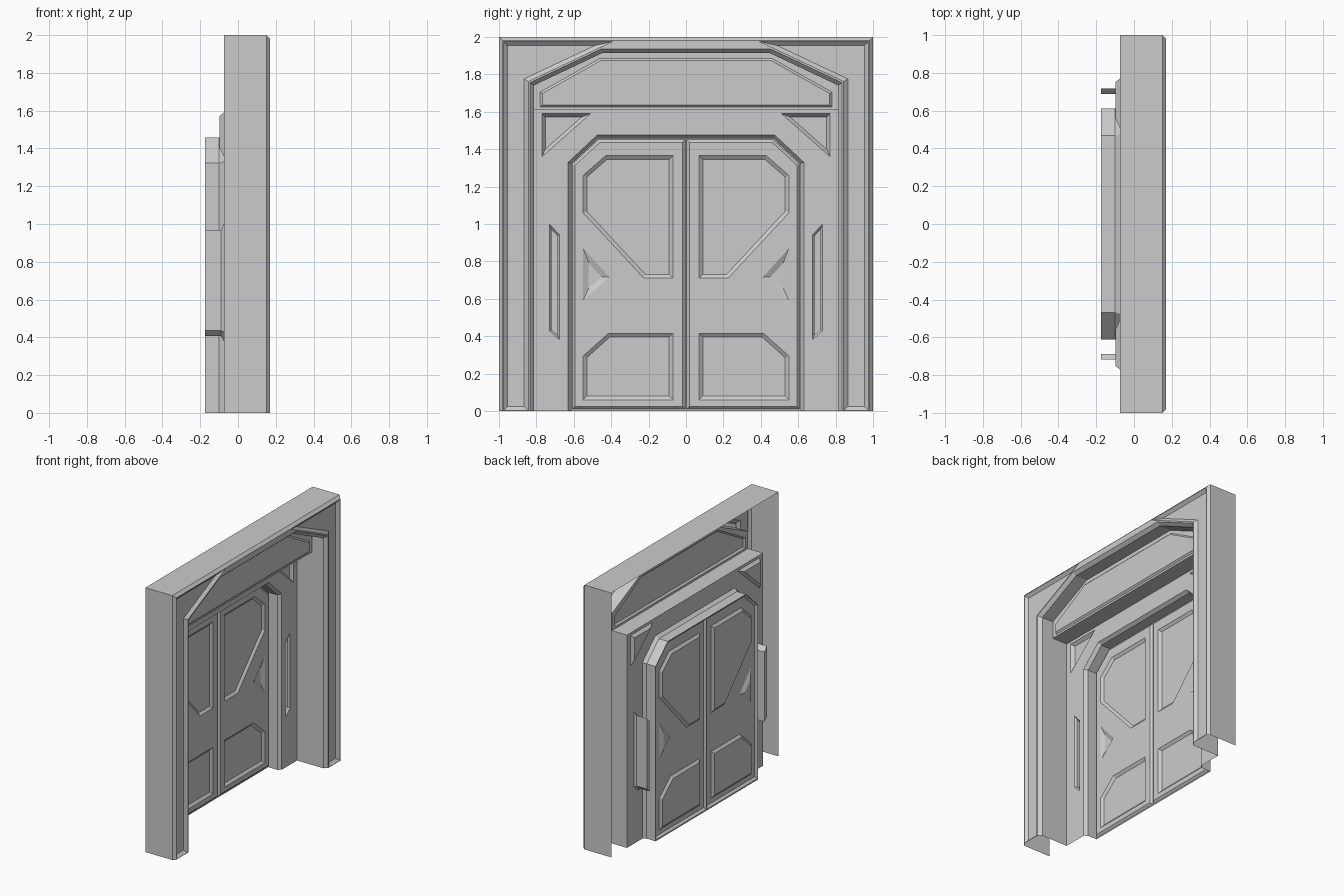
import bpy
import bmesh
from mathutils import Vector

if "Cube" in bpy.data.objects:
    bpy.data.objects.remove(bpy.data.objects["Cube"])

grey = bpy.data.materials.new("plain_grey")
grey.use_nodes = True
grey.diffuse_color = (0.6, 0.6, 0.6, 1)
grey.node_tree.nodes["Principled BSDF"].inputs["Base Color"].default_value = (0.6, 0.6, 0.6, 1)

# Depths along x
RIM, SHOULDER, TRANSOM, WALL, BACK, DOOR = 0.17, 0.15, 0.05, -0.075, -0.175, -0.16


def mirror(poly):
    return [(-y, z) for y, z in reversed(poly)]


def symmetric(half):
    return half + mirror(half)


def inset(poly, d, grounded=False):
    """Move every edge of a (y, z) polygon inward by d."""
    pts = [Vector(p) for p in poly]
    n = len(pts)
    area = sum(pts[i - 1].cross(pts[i]) for i in range(n))
    side = 1 if area > 0 else -1
    out = []
    for i in range(n):
        a = (pts[i] - pts[i - 1]).normalized()
        b = (pts[(i + 1) % n] - pts[i]).normalized()
        na, nb = Vector((-a.y, a.x)) * side, Vector((-b.y, b.x)) * side
        out.append(tuple(pts[i] + (na + nb) * d / (1 + na.dot(nb))))
    if grounded:
        out[0], out[-1] = (out[0][0], 0), (out[-1][0], 0)
    return out


def ring(bm, poly, x):
    return [bm.verts.new((x, y, z)) for y, z in poly]


def loft(bm, sections, closed=True):
    """Bridge a list of (polygon, x) sections."""
    rings = [ring(bm, p, x) for p, x in sections]
    n = len(rings[0])
    for r, s in zip(rings, rings[1:]):
        for i in range(n if closed else n - 1):
            j = (i + 1) % n
            bm.faces.new((r[i], r[j], s[j], s[i]))


def plate(bm, outline, x, holes=()):
    """Flat sheet with optional holes."""
    if not holes:
        bm.faces.new(ring(bm, outline, x))
        return
    edges = []
    for poly in [outline, *holes]:
        r = ring(bm, poly, x)
        edges += [bm.edges.new((r[i - 1], r[i])) for i in range(len(r))]
    bmesh.ops.triangle_fill(bm, edges=edges, use_beauty=True, normal=(1, 0, 0))


def panel(bm, poly, x0, x1, width):
    """Sloped border leading to a sunk or raised flat."""
    inner = inset(poly, width)
    loft(bm, [(poly, x0), (inner, x1)])
    plate(bm, inner, x1)


def finish(name, bm, outward=False):
    bmesh.ops.remove_doubles(bm, verts=bm.verts, dist=0.0002)
    bm.normal_update()
    mid = Vector((0, sum(v.co.y for v in bm.verts) / len(bm.verts),
                  sum(v.co.z for v in bm.verts) / len(bm.verts)))
    for f in bm.faces:
        toward = f.normal.dot(mid - f.calc_center_median())
        wrong = toward > 0 if outward else toward < 0
        if f.normal.x < -0.01 or (abs(f.normal.x) <= 0.01 and wrong):
            f.normal_flip()
    mesh = bpy.data.meshes.new(name)
    bm.to_mesh(mesh)
    bm.free()
    mesh.materials.append(grey)
    bpy.context.collection.objects.link(bpy.data.objects.new(name, mesh))


# Shared outlines
block = symmetric([(-1, 0), (-1, 2)])
block_in = inset(block, 0.02, True)
arch = symmetric([(-0.835, 0), (-0.835, 1.755), (-0.455, 1.935)])
arch_in = inset(arch, 0.022, True)
casing = symmetric([(-0.63, 0), (-0.63, 1.33), (-0.475, 1.475)])
casing_in = inset(casing, 0.018, True)
edge_y = arch_in[-1][0]
LEDGE = 1.61

# Outer block walls with chamfered front edge
bm = bmesh.new()
loft(bm, [(block, WALL), (block, SHOULDER), (block_in, RIM)], closed=False)
finish("outer_frame", bm, outward=True)

# Front rim with sunk corner panels
recess = [(-0.976, 0.002), (-0.976, 1.976), (-0.39, 1.976), (-0.843, 1.762), (-0.843, 0.002)]
recesses = [recess, mirror(recess)]
bm = bmesh.new()
plate(bm, block_in + arch[::-1], RIM, recesses)
for r in recesses:
    panel(bm, r, RIM, SHOULDER, 0.022)
finish("front_rim", bm)

# Arch reveal: chamfer, upper part, then deeper side walls
upper = symmetric([(-edge_y, LEDGE)] + arch_in[1:3])
bm = bmesh.new()
loft(bm, [(arch, RIM), (arch_in, 0.145)], closed=False)
loft(bm, [(upper, 0.145), (upper, TRANSOM)], closed=False)
for y in (-edge_y, edge_y):
    jamb = [(y, 0), (y, LEDGE)]
    loft(bm, [(jamb, 0.145), (jamb, WALL)], closed=False)
finish("arch_reveal", bm)

# Transom with raised panel, and the ledge under it
raised = symmetric([(-0.78, 1.625), (-0.78, 1.705), (-0.46, 1.885)])
bm = bmesh.new()
plate(bm, upper, TRANSOM, [raised])
panel(bm, raised, TRANSOM, TRANSOM + 0.012, 0.012)
soffit = [(-edge_y, LEDGE), (edge_y, LEDGE)]
loft(bm, [(soffit, TRANSOM), (soffit, WALL)], closed=False)
for f in bm.faces:
    f.normal_update()
finish("transom", bm)

# Inner wall with corner triangles and side slots
corner = [(-0.77, 1.59), (-0.51, 1.59), (-0.77, 1.36)]
slot = [(-0.73, 1.0), (-0.675, 0.94), (-0.675, 0.38), (-0.73, 0.43)]
corners, slots = [corner, mirror(corner)], [slot, mirror(slot)]
wall = symmetric([(-edge_y, 0), (-edge_y, LEDGE)])
bm = bmesh.new()
plate(bm, wall + casing[::-1], WALL, corners + slots)
for c in corners:
    panel(bm, c, WALL, -0.097, 0.018)
finish("inner_wall", bm)

for side, s in zip(("right", "left"), slots):
    narrow = inset(s, 0.012)
    bm = bmesh.new()
    loft(bm, [(s, WALL), (narrow, -0.09), (narrow, BACK)])
    plate(bm, narrow, BACK)
    finish(side + "_slot", bm)

# Door casing and the sheet behind the doors
door = [(-0.004, 0.01), (-0.608, 0.01), (-0.608, casing_in[1][1] - 0.002),
        (casing_in[2][0] + 0.002, 1.452), (-0.004, 1.452)]
doors = [door, mirror(door)]
bm = bmesh.new()
loft(bm, [(casing, WALL), (casing_in, -0.1), (casing_in, BACK)], closed=False)
plate(bm, casing_in, BACK, doors)
finish("door_casing", bm)

# Double doors with sunk panels
window = [(-0.55, 1.26), (-0.43, 1.365), (-0.07, 1.365),
          (-0.07, 0.71), (-0.225, 0.71), (-0.55, 1.06)]
lower = [(-0.55, 0.06), (-0.55, 0.295), (-0.415, 0.415), (-0.07, 0.415), (-0.07, 0.06)]
notch = [(-0.55, 0.87), (-0.41, 0.715), (-0.55, 0.59)]
for side, leaf in zip(("right", "left"), doors):
    cuts = [p if side == "right" else mirror(p) for p in (window, lower, notch)]
    face = inset(leaf, 0.015)
    bm = bmesh.new()
    loft(bm, [(leaf, BACK), (face, DOOR)])
    plate(bm, face, DOOR, cuts)
    for cut, width in zip(cuts, (0.02, 0.02, 0.03)):
        panel(bm, cut, DOOR, BACK, width)
    finish(side + "_door", bm)
